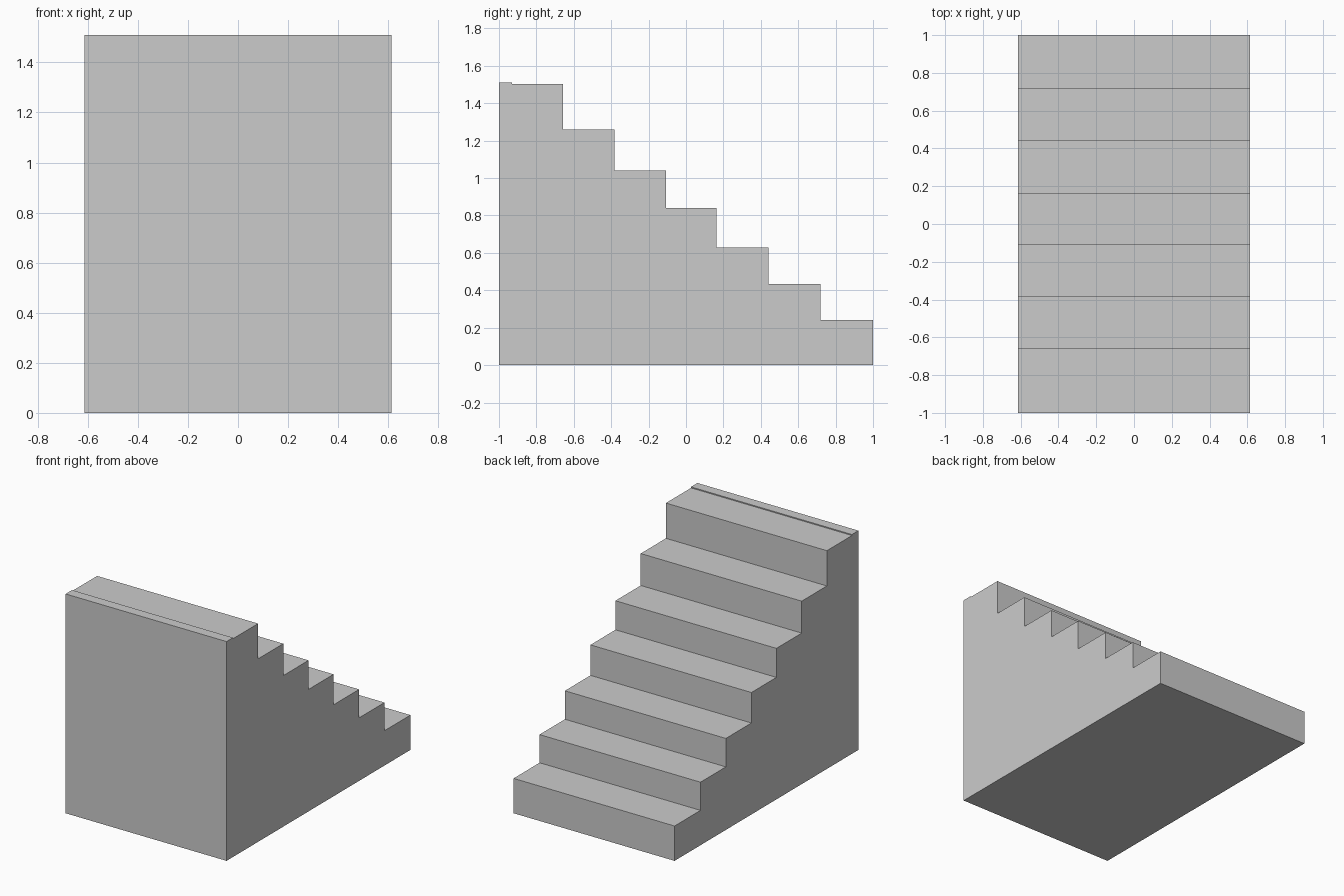
import bpy
import bmesh

cube = bpy.data.objects.get("Cube")
if cube:
    bpy.data.objects.remove(cube, do_unlink=True)

HALF_WIDTH = 0.613
BACK, FRONT = 1.0, -1.0

# Plain grey for the whole staircase
grey = bpy.data.materials.new("plain_grey")
grey.use_nodes = True
color = (0.6, 0.6, 0.6, 1)
grey.diffuse_color = color
grey.node_tree.nodes["Principled BSDF"].inputs["Base Color"].default_value = color

# Tread heights, and the y where each tread ends, from the lowest step to the top lip
heights = [0.24, 0.434, 0.63, 0.84, 1.04, 1.26, 1.503, 1.51]
ends = [0.718, 0.442, 0.164, -0.108, -0.383, -0.657, -0.93, FRONT]

# Stepped side profile
profile = [(FRONT, 0), (BACK, 0)]
start = BACK
for height, end in zip(heights, ends):
    profile += [(start, height), (end, height)]
    start = end

# Extrude the profile across the width
bm = bmesh.new()
side = bm.faces.new([bm.verts.new((-HALF_WIDTH, y, z)) for y, z in profile])
result = bmesh.ops.extrude_face_region(bm, geom=[side], use_keep_orig=True)
moved = [v for v in result["geom"] if isinstance(v, bmesh.types.BMVert)]
bmesh.ops.translate(bm, verts=moved, vec=(2 * HALF_WIDTH, 0, 0))
bmesh.ops.recalc_face_normals(bm, faces=bm.faces)

mesh = bpy.data.meshes.new("staircase")
bm.to_mesh(mesh)
bm.free()
mesh.materials.append(grey)
staircase = bpy.data.objects.new("staircase", mesh)
bpy.context.collection.objects.link(staircase)
